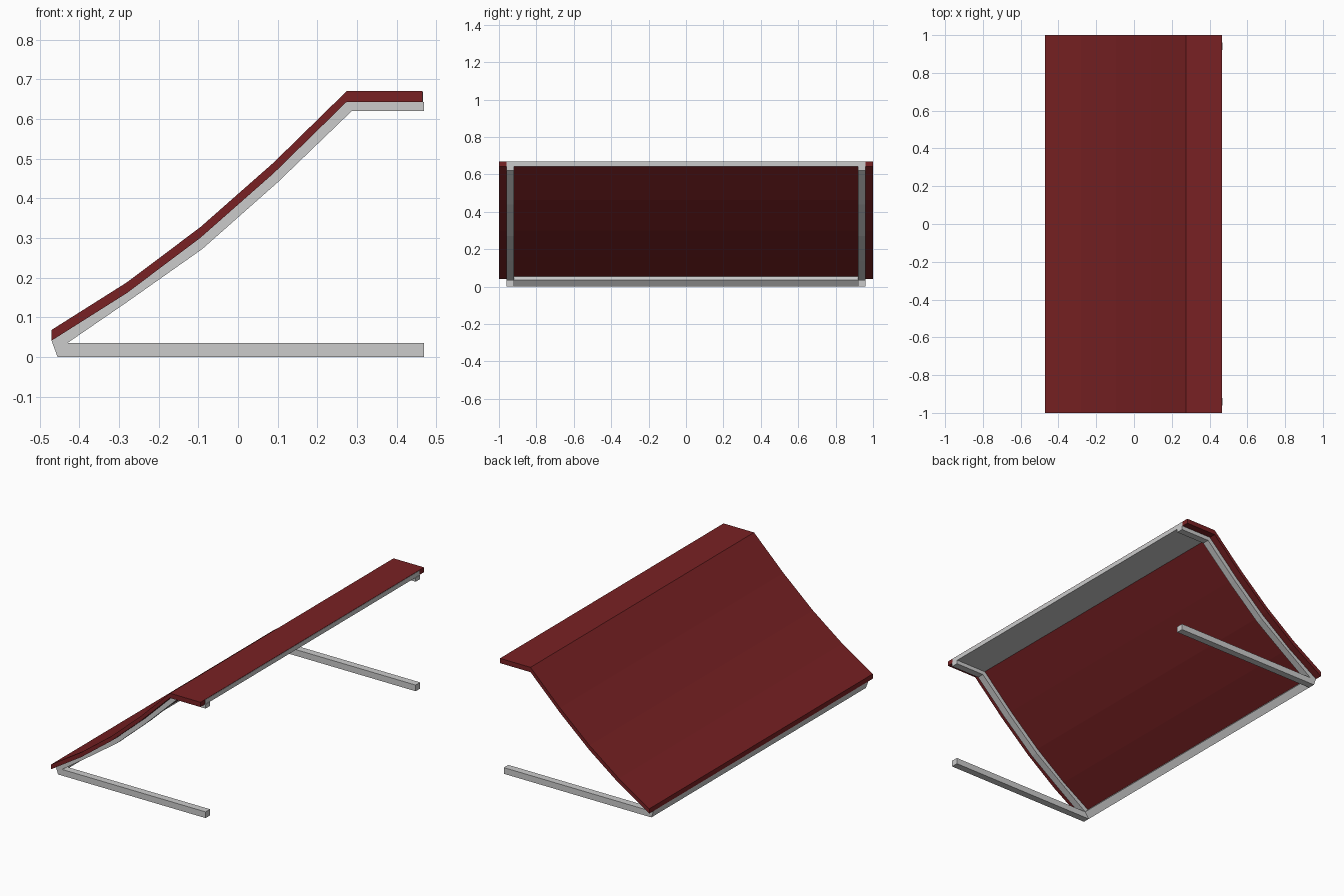
import bpy
import bmesh

if "Cube" in bpy.data.objects:
    bpy.data.objects.remove(bpy.data.objects["Cube"], do_unlink=True)


def make_material(name, color):
    mat = bpy.data.materials.new(name)
    mat.use_nodes = True
    mat.diffuse_color = color
    mat.node_tree.nodes["Principled BSDF"].inputs["Base Color"].default_value = color
    return mat


def extrude_profile(name, profile, y_start, y_end, mat):
    """Extrude an x-z outline along y into a closed solid."""
    bm = bmesh.new()
    face = bm.faces.new([bm.verts.new((x, y_start, z)) for x, z in profile])
    result = bmesh.ops.extrude_face_region(bm, geom=[face], use_keep_orig=True)
    moved = [v for v in result["geom"] if isinstance(v, bmesh.types.BMVert)]
    bmesh.ops.translate(bm, verts=moved, vec=(0, y_end - y_start, 0))
    bmesh.ops.recalc_face_normals(bm, faces=bm.faces)
    mesh = bpy.data.meshes.new(name)
    bm.to_mesh(mesh)
    bm.free()
    mesh.materials.append(mat)
    obj = bpy.data.objects.new(name, mesh)
    bpy.context.collection.objects.link(obj)
    return obj


red = make_material("dark red", (0.19, 0.0152, 0.017, 1))
grey = make_material("light grey", (0.6, 0.6, 0.6, 1))

# Curved slope shared by the canopy and the rails
slope = [(-0.47, 0.041), (-0.28, 0.161), (-0.095, 0.3), (0.09, 0.463), (0.274, 0.643)]
thickness = 0.027
front_edge = 0.465
rail_end = 0.469
roof_low = slope + [(front_edge, 0.643)]

# Canopy sheet
roof_high = [(x, z + thickness) for x, z in roof_low]
extrude_profile("canopy", roof_low + roof_high[::-1], -1.0, 1.0, red)

# Side frames: bent upper rail and straight ground arm in one outline
inner = [(0.287, 0.62), (0.1, 0.44), (-0.09, 0.272), (-0.28, 0.138), (-0.43, 0.035)]
frame = slope + [(rail_end, 0.643), (rail_end, 0.62)] + inner
frame += [(rail_end, 0.035), (rail_end, 0), (-0.455, 0)]
for side, sign in (("left", 1), ("right", -1)):
    extrude_profile("side_frame_" + side, frame, sign * 0.92, sign * 0.96, grey)

# Lower cross bar joining the two side frames
bar = [(-0.455, 0), (-0.43, 0.035), (-0.448, 0.055), (-0.47, 0.041)]
extrude_profile("lower_cross_bar", bar, -0.92, 0.92, grey)

# Panel set into the flat top, showing on its underside and outer edge
panel = [(0.274, 0.642), (0.4665, 0.642), (0.4665, 0.668), (0.274, 0.668)]
extrude_profile("top_panel", panel, -0.959, 0.959, grey)
